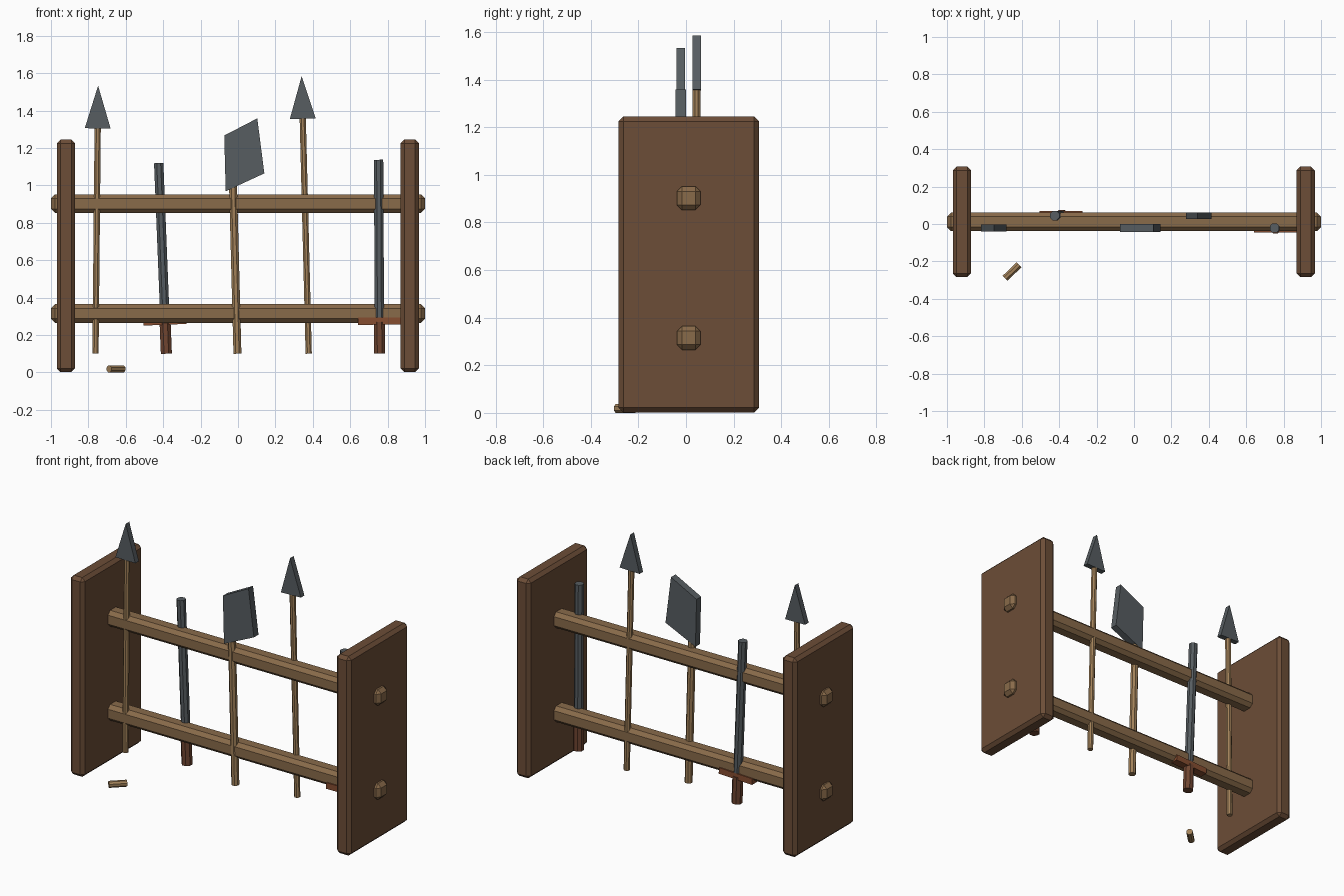
import bpy, bmesh
from math import radians, pi
from mathutils import Matrix, Vector

if "Cube" in bpy.data.objects:
    bpy.data.objects.remove(bpy.data.objects["Cube"])

CY = 0.0115  # centre line of the rack


def material(name, rgb):
    m = bpy.data.materials.new(name)
    m.diffuse_color = (*rgb, 1)
    m.use_nodes = True
    m.node_tree.nodes["Principled BSDF"].inputs["Base Color"].default_value = m.diffuse_color
    return m


DARK = material("dark_wood", (0.15, 0.075, 0.038))
MID = material("rail_wood", (0.25, 0.145, 0.068))
PALE = material("pale_wood", (0.36, 0.22, 0.10))
STEEL = material("steel", (0.095, 0.11, 0.12))
GRIP = material("grip_leather", (0.16, 0.06, 0.03))
GUARD = material("guard_copper", (0.24, 0.075, 0.03))


def add(name, bm, mat, matrix=Matrix()):
    bmesh.ops.recalc_face_normals(bm, faces=bm.faces)
    me = bpy.data.meshes.new(name)
    bm.to_mesh(me)
    bm.free()
    me.materials.append(mat)
    ob = bpy.data.objects.new(name, me)
    ob.matrix_world = matrix
    bpy.context.collection.objects.link(ob)
    return ob


def box(name, loc, size, mat, matrix=Matrix(), bevel=0):
    bm = bmesh.new()
    bmesh.ops.create_cube(bm, size=1, matrix=Matrix.Translation(loc) @ Matrix.Diagonal((*size, 1)))
    if bevel:
        bmesh.ops.bevel(bm, geom=bm.edges[:], offset=bevel, segments=1,
                        affect='EDGES', profile=0.5)
    return add(name, bm, mat, matrix)


def rod(name, z0, z1, r, mat, matrix):
    bm = bmesh.new()
    bmesh.ops.create_cone(bm, cap_ends=True, segments=8, radius1=r, radius2=r, depth=z1 - z0,
                          matrix=Matrix.Translation((0, 0, (z0 + z1) / 2)) @ Matrix.Rotation(pi / 8, 4, 'Z'))
    return add(name, bm, mat, matrix)


def plate(name, pts, thick, mat, matrix):
    bm = bmesh.new()
    face = bm.faces.new([bm.verts.new((x, -thick / 2, z)) for x, z in pts])
    ext = bmesh.ops.extrude_face_region(bm, geom=[face])
    vs = [g for g in ext["geom"] if isinstance(g, bmesh.types.BMVert)]
    bmesh.ops.translate(bm, vec=Vector((0, thick, 0)), verts=vs)
    return add(name, bm, mat, matrix)


def pose(x, side, lean):
    # foot of a weapon, resting against front (-1) or back (+1) of the rails
    return Matrix.Translation((x, CY + side * 0.033, 0.10)) @ Matrix.Rotation(radians(lean), 4, 'Y')


# side panels and rails
for side, x in (("left", -0.92), ("right", 0.918)):
    box(side + "_panel", (x, CY, 0.6235), (0.098, 0.59, 1.243), DARK, bevel=0.02)
for level, z in (("lower", 0.315), ("upper", 0.902)):
    box(level + "_rail", (0, CY, z), (2.0, 0.10, 0.10), MID, bevel=0.022)

# spears
for n, (x, side, lean, length) in enumerate(((-0.762, -1, 0.56, 1.205), (0.378, 1, -1.45, 1.257)), 1):
    m = pose(x, side, lean)
    rod(f"spear_shaft_{n}", 0, length + 0.01, 0.018, PALE, m)
    plate(f"spear_head_{n}", [(-0.069, length), (0.069, length), (0, length + 0.228)], 0.035, STEEL, m)

# swords
for n, (x, side, lean, top) in enumerate(((-0.383, 1, -2.3, 1.02), (0.757, -1, -0.3, 1.037)), 1):
    m = pose(x, side, lean)
    rod(f"sword_grip_{n}", 0, 0.17, 0.032, GRIP, m)
    box(f"sword_guard_{n}", (0, 0, 0.174), (0.23, 0.05, 0.038), GUARD, m)
    rod(f"sword_blade_{n}", 0.17, top, 0.027, STEEL, m)

# axe
m = pose(-0.003, -1, -1.5)
rod("axe_shaft", 0, 1.0, 0.023, PALE, m)
plate("axe_blade", [(-0.04, 0.87), (0.169, 0.96), (0.139, 1.255), (-0.04, 1.168)], 0.045, STEEL, m)

# loose peg on the floor
rod("loose_peg", -0.052, 0.052, 0.02, PALE,
    Matrix.Translation((-0.652, -0.254, 0.0187)) @ Matrix.Rotation(radians(44), 4, 'Z')
    @ Matrix.Rotation(pi / 2, 4, 'Y'))
